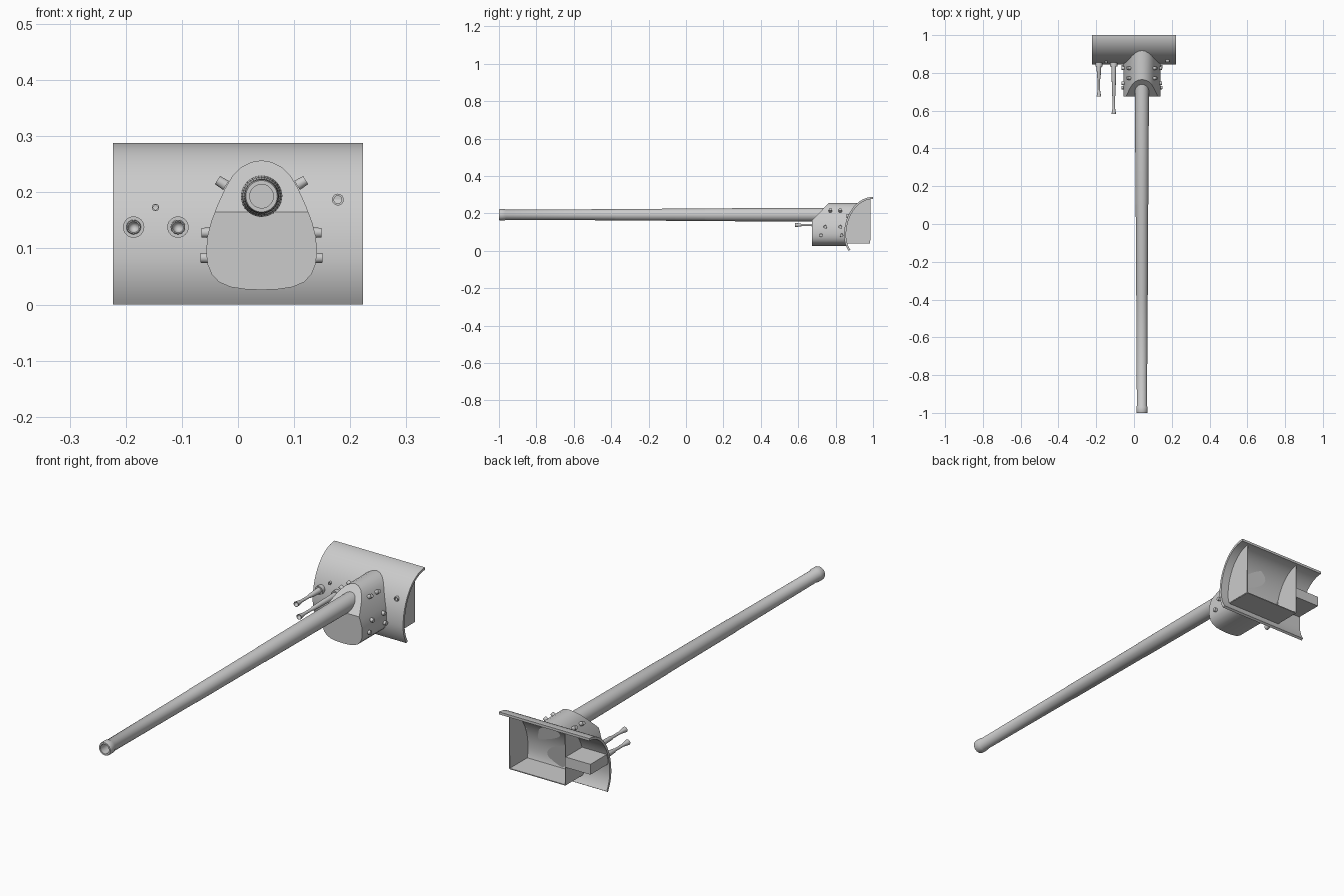
import bpy, bmesh, math
from mathutils import Vector, Matrix

if "Cube" in bpy.data.objects:
    bpy.data.objects.remove(bpy.data.objects["Cube"])

steel = bpy.data.materials.new("steel_grey")
steel.diffuse_color = (0.6, 0.6, 0.6, 1)
steel.use_nodes = True
steel.node_tree.nodes["Principled BSDF"].inputs["Base Color"].default_value = steel.diffuse_color
GX, GZ = 0.042, 0.193      # gun axis


def finish(bm, name, angle=35):
    bmesh.ops.recalc_face_normals(bm, faces=bm.faces[:])
    me = bpy.data.meshes.new(name)
    bm.to_mesh(me)
    bm.free()
    me.materials.append(steel)
    ob = bpy.data.objects.new(name, me)
    bpy.context.collection.objects.link(ob)
    bpy.ops.object.select_all(action='DESELECT')
    ob.select_set(True)
    bpy.context.view_layer.objects.active = ob
    bpy.ops.object.shade_smooth_by_angle(angle=math.radians(angle))
    return ob


def prism(name, ring_a, ring_b):
    """Closed solid between two matching outlines."""
    bm = bmesh.new()
    a = [bm.verts.new(p) for p in ring_a]
    b = [bm.verts.new(p) for p in ring_b]
    n = len(a)
    for i in range(n):
        j = (i + 1) % n
        bm.faces.new((a[i], a[j], b[j], b[i]))
    bm.faces.new(a)
    bm.faces.new(b)
    return bm


def plate(name, outline, x0, x1):
    bm = prism(name, [(x0, y, z) for y, z in outline], [(x1, y, z) for y, z in outline])
    return finish(bm, name)


def box(name, lo, hi):
    x0, y0, z0 = lo
    x1, y1, z1 = hi
    return plate(name, [(y0, z0), (y1, z0), (y1, z1), (y0, z1)], x0, x1)


def lathe(name, profile, x, z, sides=32):
    """Turn (y, radius) points around an axis along y."""
    bm = bmesh.new()
    rings = []
    for y, r in profile:
        if r == 0:
            rings.append([bm.verts.new((x, y, z))] * sides)
        else:
            rings.append([bm.verts.new((x + r * math.cos(t), y, z + r * math.sin(t)))
                          for t in (2 * math.pi * i / sides for i in range(sides))])
    for p, q in zip(rings, rings[1:]):
        for i in range(sides):
            j = (i + 1) % sides
            bm.faces.new(list(dict.fromkeys((p[i], p[j], q[j], q[i]))))
    return finish(bm, name)


# Curved shield: quarter ellipse above, circular arc below
def shield_y(z, t=0.0):
    h = (0.205 if z > 0.083 else 0.155) - t
    return 1.0 - (0.155 - t) * math.sqrt(max(0, 1 - ((z - 0.083) / h) ** 2))


def shield_arc(t, a0, a1, n):
    pts = []
    for i in range(n + 1):
        a = a0 + (a1 - a0) * i / n
        h = (0.205 if a > 0 else 0.155) - t
        pts.append((1 - (0.155 - t) * math.cos(a), 0.083 + h * math.sin(a)))
    return pts


low = -math.asin(0.083 / 0.155)
outer = shield_arc(0, low, math.pi / 2, 32)
inner = shield_arc(0.011, low, math.pi / 2, 32)
plate("shield", outer + inner[::-1], -0.223, 0.223)

# Rear cradle box: two side plates and a floor
side = shield_arc(0.006, -0.29, 1.48, 20) + [(0.985, 0.04)]
for name, x in (("cradle_plate_right", 0.182), ("cradle_plate_left", -0.094)):
    plate(name, side, x - 0.002, x + 0.002)
box("cradle_floor", (-0.094, 0.856, 0.038), (0.182, 0.985, 0.042))
box("side_gun_tray", (-0.218, 0.86, 0.12), (-0.094, 0.985, 0.166))

# Housing around the barrel root: rounded outline, sloped upper front
half = [(0, 0.257), (0.018, 0.254), (0.036, 0.245), (0.052, 0.229), (0.065, 0.207),
        (0.079, 0.176), (0.090, 0.147), (0.097, 0.120), (0.0985, 0.09), (0.096, 0.071),
        (0.089, 0.054), (0.076, 0.040), (0.055, 0.031), (0.028, 0.027), (0, 0.026)]
outline = half + [(-x, z) for x, z in half[-2:0:-1]]
bm = prism("housing", [(GX + x, 0.675, z) for x, z in outline],
           [(GX + x, shield_y(z) + 0.005, z) for x, z in outline])
cut = bmesh.ops.bisect_plane(bm, geom=bm.verts[:] + bm.edges[:] + bm.faces[:],
                             plane_co=(0, 0.675, 0.165), plane_no=(0, -0.092, 0.09),
                             clear_outer=True)
edges = [e for e in cut["geom_cut"] if isinstance(e, bmesh.types.BMEdge)]
bmesh.ops.holes_fill(bm, edges=[e for e in bm.edges if e.is_boundary], sides=0)
finish(bm, "housing")

# Housing bolts: (offset, height, outward tilt, positions along y)
rows = [(0.071, 0.217, 32, (0.772, 0.825)), (0.098, 0.128, 0, (0.745, 0.825)),
        (0.1, 0.083, 0, (0.722, 0.832))]
for sign in (-1, 1):
    for dx, z, tilt, ys in rows:
        a = math.radians(tilt)
        out = Vector((sign * math.cos(a), 0, math.sin(a)))
        for y in ys:
            bm = bmesh.new()
            bmesh.ops.create_cone(bm, cap_ends=True, segments=16, radius1=0.0095,
                                  radius2=0.0085, depth=0.018)
            bm.transform(Matrix.Translation((GX + sign * dx, y, z)) @
                         out.to_track_quat('Z', 'Y').to_matrix().to_4x4())
            finish(bm, "housing_bolt")

# Main barrel: stepped taper, muzzle collar and open bore
lathe("barrel", [(-0.7, 0), (-0.7, 0.021), (-1.0, 0.021), (-1.0, 0.028), (-0.995, 0.030),
                 (-0.968, 0.030), (-0.963, 0.027), (-0.38, 0.030), (-0.375, 0.031),
                 (0.10, 0.033), (0.105, 0.034), (0.70, 0.037), (0.80, 0.037), (0.80, 0)],
      GX, GZ, 40)

# Secondary guns with flared muzzles
for name, x, tip in (("side_gun_short", -0.186, 0.675), ("side_gun_long", -0.107, 0.582)):
    neck = tip + 0.09
    lathe(name, [(tip + 0.03, 0), (tip, 0.010), (tip, 0.012), (tip + 0.035, 0.0065),
                 (neck, 0.0065), (neck + 0.01, 0.009), (0.835, 0.013), (0.835, 0.019),
                 (0.865, 0.019), (0.865, 0)], x, 0.138, 24)

# Sight tubes in the shield
for name, x, z, r in (("small_sight", -0.147, 0.173, 0.0065), ("large_sight", 0.178, 0.187, 0.0105)):
    y = shield_y(z)
    lathe(name, [(y, 0), (y, r * 0.65), (y - 0.008, r * 0.65), (y - 0.008, r),
                 (y + 0.008, r), (y + 0.008, 0)], x, z, 20)
